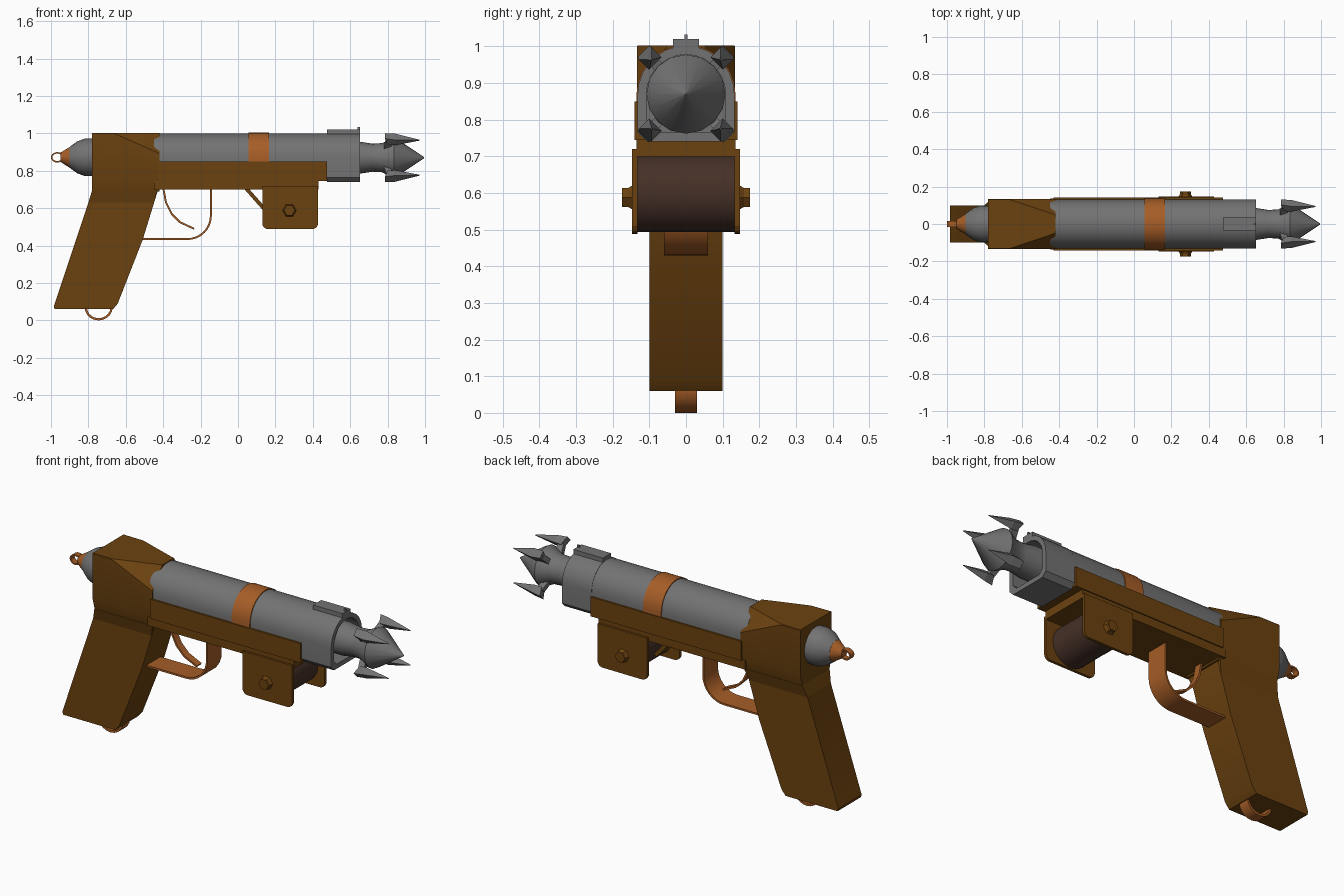
import bpy, bmesh, math
from mathutils import Matrix, Vector

if "Cube" in bpy.data.objects:
    bpy.data.objects.remove(bpy.data.objects["Cube"])


def mat(name, rgb):
    m = bpy.data.materials.new(name)
    m.diffuse_color = (*rgb, 1)
    m.use_nodes = True
    m.node_tree.nodes["Principled BSDF"].inputs["Base Color"].default_value = m.diffuse_color
    return m


BROWN = mat("brown", (0.15, 0.055, 0.005))
GRAY = mat("steel gray", (0.17, 0.17, 0.17))
COPPER = mat("copper", (0.38, 0.11, 0.02))
DARK = mat("dark brown", (0.06, 0.03, 0.02))
ZC = 0.87  # barrel axis height


def finish(name, bm, material, smooth=30):
    bmesh.ops.recalc_face_normals(bm, faces=bm.faces)
    me = bpy.data.meshes.new(name)
    bm.to_mesh(me)
    bm.free()
    me.materials.append(material)
    ob = bpy.data.objects.new(name, me)
    bpy.context.collection.objects.link(ob)
    if smooth:
        bpy.ops.object.select_all(action='DESELECT')
        ob.select_set(True)
        bpy.context.view_layer.objects.active = ob
        bpy.ops.object.shade_smooth_by_angle(angle=math.radians(smooth))
    return ob


def loft(name, sections, material, smooth=30, closed=False):
    """Skin equal-length rings of 3D points; cap the ends unless closed."""
    bm = bmesh.new()
    rings = [[bm.verts.new(p) for p in s] for s in sections]
    n = len(rings[0])
    pairs = list(zip(rings, rings[1:])) + ([(rings[-1], rings[0])] if closed else [])
    for a, b in pairs:
        for i in range(n):
            j = (i + 1) % n
            bm.faces.new((a[i], a[j], b[j], b[i]))
    if not closed:
        bm.faces.new(rings[0])
        bm.faces.new(rings[-1])
    return finish(name, bm, material, smooth)


def plate(name, pts, y0, y1, material, smooth=30):
    """Extrude an x/z outline along y."""
    return loft(name, [[(x, y, z) for x, z in pts] for y in (y0, y1)], material, smooth)


def box(name, x0, x1, y0, y1, z0, z1, material):
    return plate(name, [(x0, z0), (x1, z0), (x1, z1), (x0, z1)], y0, y1, material, 0)


def lathe(name, profile, z, material, n=16, smooth=40):
    """Revolve (x, radius) points around the x direction."""
    return loft(name, [[(x, r * math.sin(2 * math.pi * i / n), z + r * math.cos(2 * math.pi * i / n))
                        for i in range(n)] for x, r in profile], material, smooth)


def strip(name, path, t, w, material):
    """A bent flat strip following an x/z path, thickness t, half width w."""
    left, right = [], []
    for i, p in enumerate(path):
        a, b = Vector(path[max(i - 1, 0)]), Vector(path[min(i + 1, len(path) - 1)])
        d = (b - a).normalized()
        nrm = Vector((-d.y, d.x)) * t / 2
        left.append(tuple(Vector(p) + nrm))
        right.append(tuple(Vector(p) - nrm))
    return loft(name, [[(l[0], -w, l[1]), (l[0], w, l[1]), (r[0], w, r[1]), (r[0], -w, r[1])]
                       for l, r in zip(left, right)], material)


def arch(r, bottom, foot, n=14, zc=ZC):
    """Round-topped cross-section (y, z) with straight sides and chamfered foot."""
    pts = [(r * math.cos(math.pi * i / n), zc + r * math.sin(math.pi * i / n)) for i in range(n + 1)]
    return pts + [(-r, bottom + foot), (-r + foot, bottom), (r - foot, bottom), (r, bottom + foot)]


def at(x, sec):
    return [(x, y, z) for y, z in sec]


# Barrel, copper band and hollow muzzle
body = arch(0.13, 0.76, 0.03)
loft("barrel", [at(-0.45, body), at(0.5, body)], GRAY)
band = arch(0.135, 0.77, 0.02)
loft("barrel_band", [at(0.055, band), at(0.165, band)], COPPER)
outer, inner = arch(0.132, 0.74, 0.025), arch(0.108, 0.765, 0.025)
loft("muzzle", [at(0.475, outer), at(0.652, outer), at(0.652, inner), at(0.5, inner)], GRAY)
box("sight_rib", 0.475, 0.652, -0.035, 0.035, 0.98, 1.02, GRAY)
box("sight_post", 0.64, 0.652, -0.004, 0.004, 1.01, 1.033, GRAY)

# Rail under the barrel
box("rail", -0.43, 0.475, -0.141, 0.141, 0.745, 0.85, BROWN)
box("lower_rail", -0.45, 0.43, -0.135, 0.135, 0.70, 0.75, BROWN)

# Rear housing: square at the back, chamfered toward the barrel
def house(c, d):
    w, top = 0.134, 1.003
    half = [(0.115, 0.69), (w, 0.76), (w, top - d), (w - c, top)]
    return half + [(-y, z) for y, z in reversed(half)]


loft("rear_housing", [at(-0.78, house(0.002, 0.002)), at(-0.66, house(0.004, 0.004)),
                      at(-0.42, house(0.085, 0.11))], BROWN, 20)

# Slanted grip
plate("grip", [(-0.78, 0.72), (-0.78, 0.69), (-0.985, 0.075), (-0.98, 0.06), (-0.668, 0.06),
               (-0.643, 0.09), (-0.51, 0.43), (-0.43, 0.69), (-0.43, 0.72)], -0.1, 0.1, BROWN, 20)
loft("grip_collar", [[(x0, -w, z), (x1, -w, z), (x1, w, z), (x0, w, z)] for x0, x1, w, z in
                     ((-0.80, -0.45, 0.1, 0.63), (-0.78, -0.43, 0.118, 0.695))], BROWN, 0)

# Rear cap with cone and lanyard ring
lathe("rear_cap", [(-0.77, 0.1), (-0.82, 0.1), (-0.86, 0.085), (-0.90, 0.056)], 0.872, GRAY)
lathe("rear_cone", [(-0.895, 0.058), (-0.925, 0.04), (-0.95, 0.024)], 0.872, COPPER)


def ring(name, cx, cz, rx, rz, t, w, n=20):
    secs = []
    for i in range(n):
        c, s = math.cos(2 * math.pi * i / n), math.sin(2 * math.pi * i / n)
        secs.append([(cx + (rx - k) * c, y, cz + (rz - k) * s)
                     for k, y in ((0, -w), (0, w), (t, w), (t, -w))])
    return loft(name, secs, COPPER, closed=True)


ring("rear_ring", -0.966, 0.872, 0.034, 0.028, 0.008, 0.016)
ring("grip_ring", -0.745, 0.07, 0.075, 0.07, 0.012, 0.03)

# Trigger guard and trigger
curve = [(-0.27 + 0.125 * math.sin(a), 0.56 - 0.125 * math.cos(a))
         for a in [math.pi / 2 * i / 8 for i in range(9)]]
strip("trigger_guard", [(-0.53, 0.435)] + curve + [(-0.145, 0.71)], 0.01, 0.06, COPPER)
strip("trigger", [(-0.40, 0.71), (-0.385, 0.63), (-0.355, 0.57), (-0.31, 0.525), (-0.235, 0.49)],
      0.01, 0.02, COPPER)

# Winch drum, its side plates, bolts and brace
n = 24
plate("cable_drum", [(0.28 + 0.107 * math.cos(2 * math.pi * i / n), 0.6 + 0.107 * math.sin(2 * math.pi * i / n))
                     for i in range(n)], -0.134, 0.134, DARK)
outline = [(0.13, 0.72), (0.13, 0.515)]
for cx, a0 in ((0.16, 180), (0.398, 270)):
    outline += [(cx + 0.03 * math.cos(math.radians(a0 + k)), 0.518 + 0.03 * math.sin(math.radians(a0 + k)))
                for k in (15, 45, 75, 90)]
outline += [(0.428, 0.518), (0.428, 0.72)]
for side, label in ((-1, "front"), (1, "back")):
    plate(label + "_drum_plate", outline, side * 0.132, side * 0.147, BROWN, 0)
    secs = [[(0.275 + r * math.cos(math.pi / 3 * i), side * y, 0.588 + r * math.sin(math.pi / 3 * i))
             for i in range(6)] for y, r in ((0.14, 0.042), (0.158, 0.03), (0.175, 0.03))]
    loft(label + "_drum_bolt", secs, BROWN, 0)
strip("drum_brace", [(0.04, 0.71), (0.15, 0.585)], 0.02, 0.05, BROWN)

# Grappling head with flared shaft and pointed tip
lathe("hook_shaft", [(0.5, 0.085), (0.655, 0.085), (0.72, 0.075), (0.77, 0.078), (0.835, 0.108)], ZC, GRAY)
lathe("hook_tip", [(0.835, 0.108), (0.85, 0.1), (0.995, 0.003)], ZC, GRAY, 16, 40)

# Four barbed prongs set on the diagonals
for k in range(4):
    turn = Matrix.Translation((0, 0, ZC)) @ Matrix.Rotation(math.radians(45 + 90 * k), 4, 'X')
    barb = [[(x, -w, lo), (x, w, lo), (x + dx, w, hi), (x + dx, -w, hi)] for x, dx, w, lo, hi in
            ((0.80, -0.015, 0.02, 0.118, 0.165), (0.84, 0, 0.024, 0.118, 0.158), (0.97, 0, 0.002, 0.131, 0.134))]
    arm = [[(x, -0.014, z), (x, 0.014, z), (x + 0.035, 0.014, z), (x + 0.035, -0.014, z)]
           for x, z in ((0.775, 0.06), (0.792, 0.13))]
    for name, secs in (("barb", barb), ("barb_arm", arm)):
        loft(f"{name}_{k + 1}", secs, GRAY, 0).data.transform(turn)
